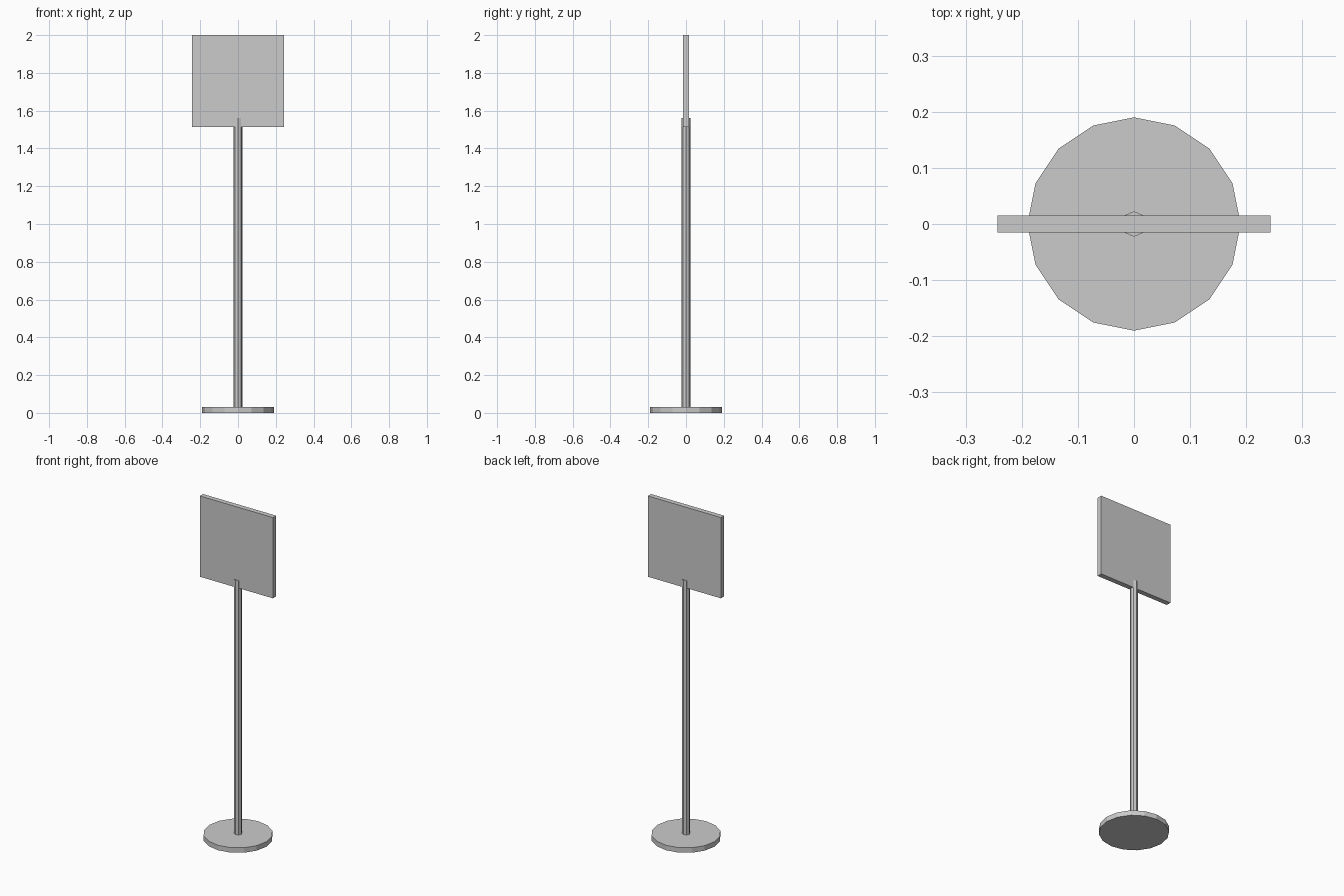
import bpy

if "Cube" in bpy.data.objects:
    bpy.data.objects.remove(bpy.data.objects["Cube"])


def cylinder(name, sides, radius, z0, z1):
    # Flat-sided upright cylinder between two heights
    bpy.ops.mesh.primitive_cylinder_add(vertices=sides, radius=radius, depth=z1 - z0,
                                        location=(0, 0, (z0 + z1) / 2))
    bpy.context.object.name = name


def box(name, size, location):
    bpy.ops.mesh.primitive_cube_add(size=1, location=location)
    obj = bpy.context.object
    obj.name = name
    obj.scale = size
    bpy.ops.object.transform_apply(location=False, rotation=False, scale=True)


# Round floor base
cylinder("base", 16, 0.19, 0.0, 0.03)

# Octagonal pole, overlapping the lower edge of the panel
cylinder("pole", 8, 0.0225, 0.03, 1.56)

# Square sign panel
box("sign_panel", (0.486, 0.03, 0.486), (0, 0, 1.757))
